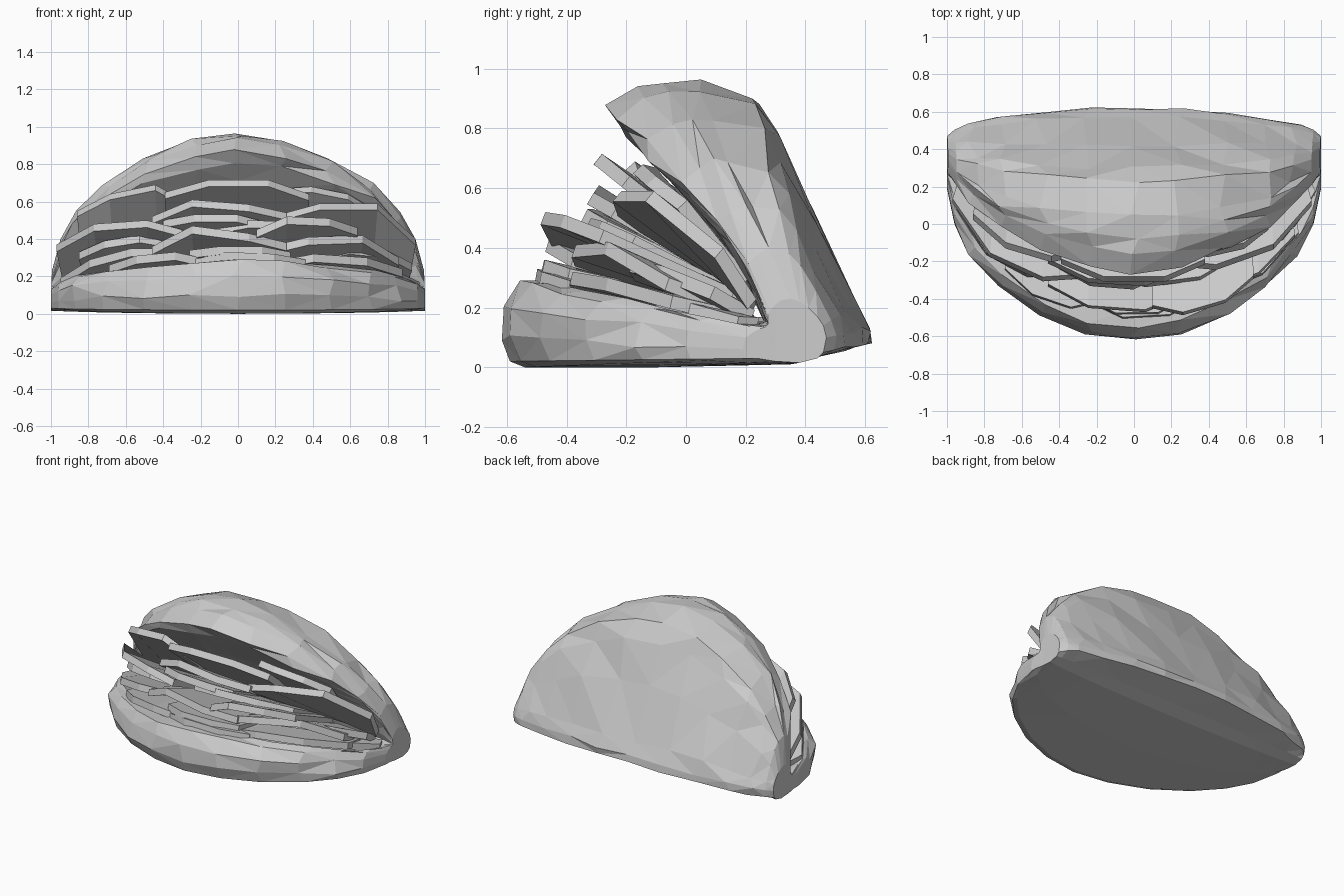
import bpy, bmesh, math, random
from mathutils import Vector

if "Cube" in bpy.data.objects:
    bpy.data.objects.remove(bpy.data.objects["Cube"])

random.seed(4)


def bulge(x):
    """How far the half-moon outline reaches at x: 1 in the middle, 0 at the ends."""
    return (1 - min(1, abs(x)) ** 1.8) ** .55


def make_object(name, bm):
    bmesh.ops.recalc_face_normals(bm, faces=bm.faces[:])
    me = bpy.data.meshes.new(name)
    bm.to_mesh(me)
    bm.free()
    ob = bpy.data.objects.new(name, me)
    bpy.context.collection.objects.link(ob)
    return ob


# Folded bun: C-shaped section, (y, z) at the middle and (y, z) at the ends
SECTION = [
    (-.54, .00, .24, .03), (-.10, .00, .30, .02), (.35, .01, .38, .015),
    (.44, .04, .44, .03), (.62, .085, .46, .05), (.615, .13, .47, .10),
    (.57, .22, .46, .14), (.42, .54, .44, .17), (.30, .80, .41, .20),
    (.23, .91, .38, .22), (.04, .96, .35, .23), (-.08, .96, .32, .225),
    (-.16, .93, .30, .21), (-.265, .87, .28, .19), (-.23, .81, .275, .175),
    (-.13, .70, .275, .165), (.00, .58, .275, .16), (.20, .30, .275, .15),
    (.27, .16, .275, .145), (.10, .15, .27, .14), (-.30, .20, .265, .135),
    (-.45, .28, .25, .13), (-.56, .28, .23, .12), (-.62, .20, .20, .10),
    (-.625, .10, .19, .06), (-.59, .02, .20, .03)]
STATIONS = [-1, -.96, -.87, -.72, -.5, -.25, 0, .25, .5, .72, .87, .96, 1]
UPPER_LIP = range(11, 17)

bm = bmesh.new()
rings = []
for x in STATIONS:
    s = bulge(x)
    ring = []
    for i, (yc, zc, ye, ze) in enumerate(SECTION):
        # the upper lip falls back faster towards the ends
        sy = s ** 1.4 if i in UPPER_LIP else s
        y, z = ye + (yc - ye) * sy, ze + (zc - ze) * s
        j = 0 if z < .06 or abs(x) > .9 else .012
        ring.append(bm.verts.new((x * (1 - .04 * max(0, z - .1)) + random.uniform(-j, j) * 2.5,
                                  y + random.uniform(-j, j),
                                  z + random.uniform(-j, j))))
    rings.append(ring)
n = len(SECTION)
for a, b in zip(rings, rings[1:]):
    for i in range(n):
        k = (i + 1) % n
        bm.faces.new((a[i], a[k], b[k], b[i]))
bm.faces.new(rings[0])
bm.faces.new(rings[-1])
bmesh.ops.triangulate(bm, faces=bm.faces[:])
make_object("folded_bun", bm)

# Filling slices: left x, right x, front depth at centre, four front heights
SLICES = [
    (-.39, .38, -.29, .65, .715, .715, .64),
    (-.86, -.28, -.22, .55, .64, .69, .60),
    (-.46, .26, -.31, .52, .61, .585, .54),
    (.22, .95, -.27, .53, .59, .59, .40),
    (-.97, -.30, -.36, .37, .48, .50, .45),
    (.10, .64, -.50, .45, .52, .51, .46),
    (-.46, .26, -.46, .36, .47, .43, .38),
    (.17, .86, -.42, .36, .41, .42, .30),
    (-.95, -.42, -.38, .19, .29, .35, .35),
    (-.26, .28, -.48, .34, .36, .36, .33),
    (-.69, -.20, -.49, .26, .31, .33, .30),
    (-.24, .36, -.50, .29, .33, .32, .29),
    (.20, .88, -.44, .28, .32, .30, .24),
    (.58, .97, -.22, .23, .24, .22, .17),
    # shorter slices tucked behind
    (.25, .72, -.18, .67, .68, .64, .56),
    (-.40, .15, -.33, .50, .53, .53, .49),
    (-.15, .55, -.32, .46, .50, .49, .44),
    (-.85, -.40, -.28, .33, .39, .42, .40),
    (.45, .93, -.27, .33, .36, .34, .27)]
HINGE_Y, HINGE_Z, THICK = .26, .17, .045

for num, (xl, xr, depth, *heights) in enumerate(SLICES, 1):
    front, back = [], []
    tail_z = HINGE_Z + .32 * (sum(heights) / 4 - .28)
    for f, z in zip((0, .3, .72, 1), heights):
        x = xl + (xr - xl) * f
        # slices stand out a little past the bun towards its ends
        y = HINGE_Y - (HINGE_Y - depth) * bulge(x) ** .75 + (.06 if f in (0, 1) else 0)
        p = Vector((x, y, z))
        front.append(p)
        end_z = HINGE_Z + (tail_z - HINGE_Z) * bulge(x)
        back.append(p.lerp(Vector((x * .96, HINGE_Y, end_z)), .82))
    outline = front + back[::-1]
    # thickness runs square to the slice's slope
    run = sum(front, Vector()) / 4 - sum(back, Vector()) / 4
    down = Vector((0, run.z, -run.y)).normalized() * THICK
    if down.z > 0:
        down.negate()
    bm = bmesh.new()
    top = [bm.verts.new(p) for p in outline]
    low = [bm.verts.new(p + down) for p in outline]
    m = len(top)
    for i in range(m):
        k = (i + 1) % m
        bm.faces.new((top[i], top[k], low[k], low[i]))
    for side in (top, low):
        for i in range(3):
            bm.faces.new((side[i], side[i + 1], side[m - 2 - i], side[m - 1 - i]))
    make_object(f"filling_slice_{num}", bm)
